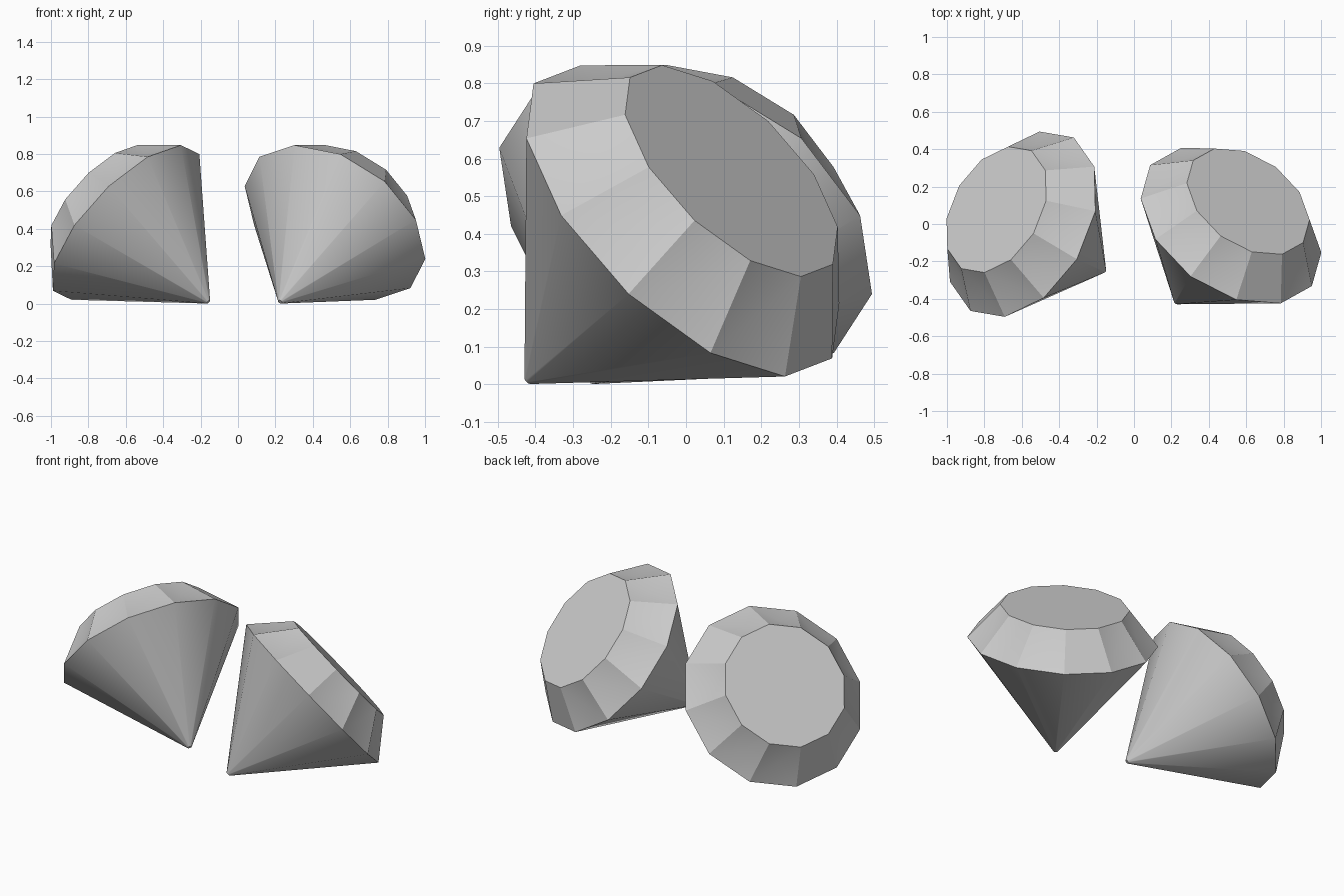
import bpy, bmesh
from math import sin, cos, pi, radians
from mathutils import Matrix, Vector

if "Cube" in bpy.data.objects:
    bpy.data.objects.remove(bpy.data.objects["Cube"])

SIDES = 12
GIRDLE_R, GIRDLE_Z = 0.54, 0.66
TABLE_R, TABLE_Z = 0.367, 0.867
CULET_R = 0.012
DENT = 0.02           # depth of the pleats between crown ridges
FLAT = (0, 5)         # crown facets left flat


def ring(bm, radius, z):
    return [bm.verts.new((radius * cos(a), radius * sin(a), z))
            for a in (radians(-152) + 2 * pi * i / SIDES for i in range(SIDES))]


def make_gem(name, culet, azimuth):
    bm = bmesh.new()
    tip = ring(bm, CULET_R, 0.0)
    girdle = ring(bm, GIRDLE_R, GIRDLE_Z)
    table = ring(bm, TABLE_R, TABLE_Z)
    # culet and table caps
    bm.faces.new(tip[::-1])
    bm.faces.new(table)
    for i in range(SIDES):
        j = (i + 1) % SIDES
        # pavilion facet
        bm.faces.new((tip[i], tip[j], girdle[j], girdle[i]))
        # crown facet, pleated towards its middle
        quad = (girdle[i], girdle[j], table[j], table[i])
        f = bm.faces.new(quad)
        if i not in FLAT:
            f.normal_update()
            c = f.calc_center_median() - f.normal * DENT
            bm.faces.remove(f)
            mid = bm.verts.new(c)
            for k in range(4):
                bm.faces.new((quad[k], quad[(k + 1) % 4], mid))
    bmesh.ops.recalc_face_normals(bm, faces=bm.faces)
    # tip the stone over so it rests on its pavilion
    bm.transform(Matrix.Translation(Vector(culet))
                 @ Matrix.Rotation(radians(azimuth), 4, 'Z')
                 @ Matrix.Rotation(radians(50), 4, 'Y'))
    me = bpy.data.meshes.new(name)
    bm.to_mesh(me)
    bm.free()
    ob = bpy.data.objects.new(name, me)
    bpy.context.collection.objects.link(ob)
    bpy.ops.object.select_all(action='DESELECT')
    ob.select_set(True)
    bpy.context.view_layer.objects.active = ob
    bpy.ops.object.shade_smooth_by_angle(angle=radians(30))


make_gem("right_gem", (0.225, -0.42, 0.01), 54.5)
make_gem("left_gem", (-0.158, -0.25, 0.01), 150.5)
